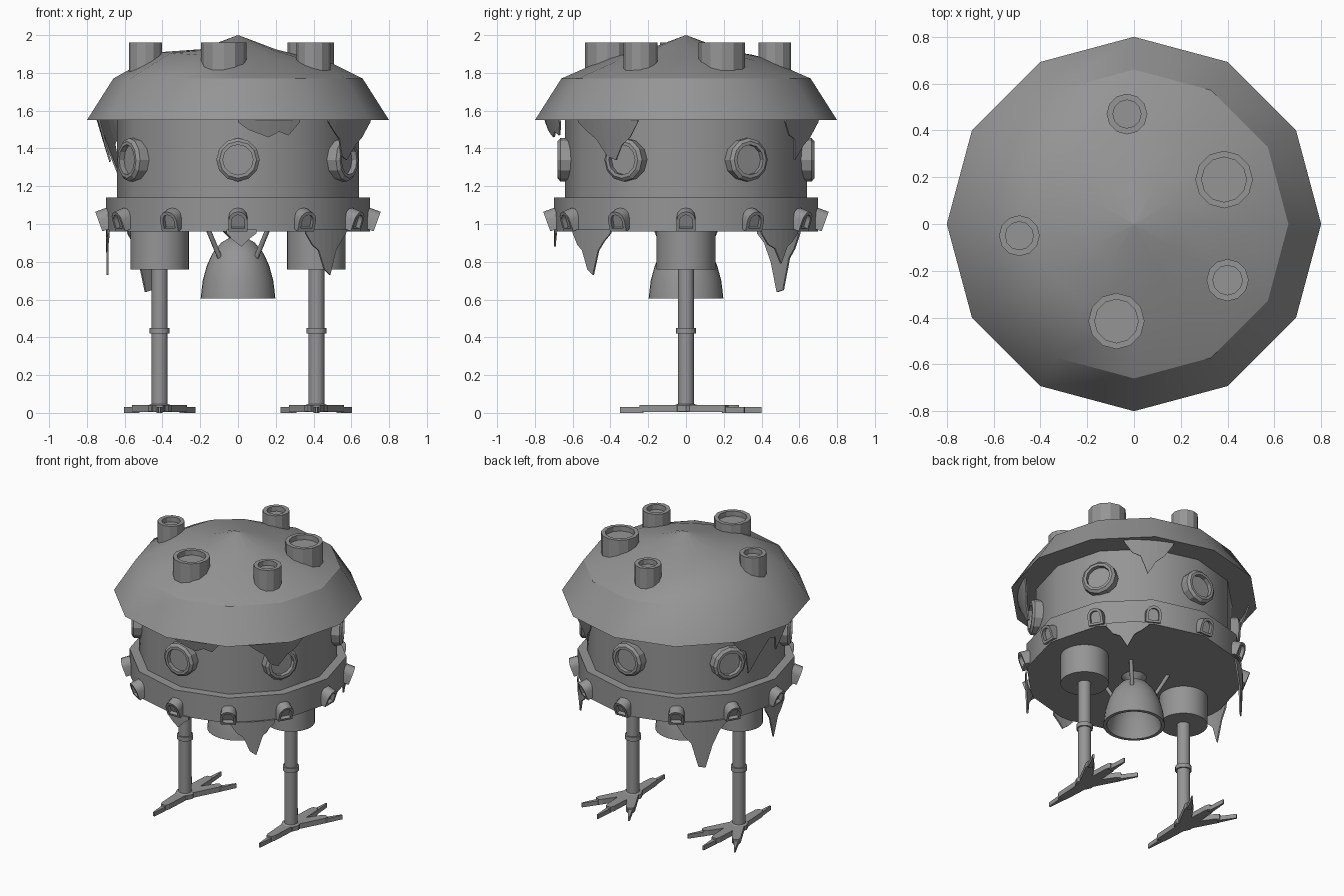
import bpy, bmesh, math
from math import sin, cos, pi, radians
from mathutils import Matrix, Vector

if "Cube" in bpy.data.objects:
    bpy.data.objects.remove(bpy.data.objects["Cube"])

grey = bpy.data.materials.new("plain grey")
grey.diffuse_color = (0.3, 0.3, 0.3, 1)
grey.use_nodes = True
grey.node_tree.nodes["Principled BSDF"].inputs["Base Color"].default_value = grey.diffuse_color


def make(name, verts, faces, smooth=None, matrix=None):
    """Mesh object from points and faces, optionally moved and smoothed."""
    me = bpy.data.meshes.new(name)
    me.from_pydata([tuple(v) for v in verts], [], faces)
    if matrix:
        me.transform(matrix)
    bm = bmesh.new()
    bm.from_mesh(me)
    bmesh.ops.recalc_face_normals(bm, faces=bm.faces)
    bm.to_mesh(me)
    bm.free()
    me.materials.append(grey)
    ob = bpy.data.objects.new(name, me)
    bpy.context.collection.objects.link(ob)
    if smooth:
        bpy.ops.object.select_all(action='DESELECT')
        ob.select_set(True)
        bpy.context.view_layer.objects.active = ob
        bpy.ops.object.shade_smooth_by_angle(angle=radians(smooth))
    return ob


def lathe(name, profile, n, smooth=None, matrix=None, warp=None):
    """Spin (r, z) points round z; both ends are capped."""
    verts = []
    for j, (r, z) in enumerate(profile):
        for i in range(n):
            a = 2 * pi * i / n
            rr, zz = warp(j, a, r, z) if warp else (r, z)
            verts.append((rr * cos(a), rr * sin(a), zz))
    faces = [(j * n + i, j * n + (i + 1) % n, (j + 1) * n + (i + 1) % n, (j + 1) * n + i)
             for j in range(len(profile) - 1) for i in range(n)]
    faces += [tuple(range(n)), tuple(range((len(profile) - 1) * n, len(profile) * n))]
    return make(name, verts, faces, smooth, matrix)


def prism(name, outline, z0, z1, matrix=None, smooth=None):
    n = len(outline)
    verts = [(x, y, z) for z in (z0, z1) for x, y in outline]
    faces = [(i, (i + 1) % n, n + (i + 1) % n, n + i) for i in range(n)]
    return make(name, verts, faces + [tuple(range(n)), tuple(range(n, 2 * n))], smooth, matrix)


def outward(a, r, z, pitch=0):
    """Frame on the wall: local x sideways, y up, z outward (pitched down)."""
    return (Matrix.Rotation(a, 4, 'Z') @ Matrix.Translation((r, 0, z)) @
            Matrix.Rotation(pitch, 4, 'Y') @
            Matrix(((0, 0, 1, 0), (1, 0, 0, 0), (0, 1, 0, 0), (0, 0, 0, 1))))


# Body wall and base ring
lathe("body_wall", [(0.64, 1.12), (0.64, 1.56)], 12, 31)
lathe("base_ring", [(0.70, 0.96), (0.70, 1.14), (0.63, 1.14)], 12, 31)


# Roof, with a sunken shoulder on one side
def sink(j, a, r, z):
    if j == 2:
        return r + 0.09 * max(0, cos(a)) ** 4, z - 0.03 * cos(a)
    return r, z


lathe("roof", [(0.80, 1.55), (0.66, 1.77), (0.41, 1.88), (0.2, 1.925), (0.001, 2.0)],
      12, 31, warp=sink)

# Chimneys with sunken tops
for x, y, r in ((-0.03, 0.47, 0.087), (0.385, 0.19, 0.123), (-0.49, -0.05, 0.087),
                (0.40, -0.24, 0.09), (-0.075, -0.415, 0.12)):
    q = r - 0.027
    lathe("chimney", [(r, 1.79), (r, 1.96), (q, 1.96), (q, 1.925)], 12,
          matrix=Matrix.Translation((x, y, 0)))

# Six portholes
for k in range(6):
    lathe("porthole", [(0.115, -0.05), (0.115, 0.035), (0.098, 0.05), (0.08, 0.05), (0.08, 0.02)],
          12, matrix=outward(radians(30 + 60 * k), 0.63, 1.34))

# Twelve hooded lamps, arch section with a recessed opening
def arch(w, base, side):
    return [(w, base)] + [(w * cos(t * pi / 6), side + w * sin(t * pi / 6)) for t in range(7)] + [(-w, base)]


for k in range(12):
    loops = [(0.05, -0.055, 0.005, -0.08), (0.05, -0.055, 0.005, 0.05),
             (0.034, -0.04, 0.003, 0.05), (0.034, -0.04, 0.003, 0.025)]
    verts = [(x, y, d) for w, b, s, d in loops for x, y in arch(w, b, s)]
    n = 9
    faces = [(j * n + i, j * n + (i + 1) % n, (j + 1) * n + (i + 1) % n, (j + 1) * n + i)
             for j in range(3) for i in range(n)]
    make("hooded_lamp", verts, faces + [tuple(range(n)), tuple(range(3 * n, 4 * n))],
         31, outward(radians(30 * k), 0.69, 1.03, radians(20)))


# Ragged hanging plates: edge heights spread evenly over an arc
def drip(name, r, ztop, a0, a1, heights, lean):
    n = len(heights)
    verts = []
    for i, z in enumerate(heights):
        a = radians(a0 + (a1 - a0) * i / (n - 1))
        for rr, zz in ((r, ztop), (r - lean * (ztop - z), z)):
            verts.append((rr * cos(a), rr * sin(a), zz))
    ob = make(name, verts, [(2 * i, 2 * i + 2, 2 * i + 3, 2 * i + 1) for i in range(n - 1)])
    mod = ob.modifiers.new("thickness", 'SOLIDIFY')
    mod.thickness = 0.01
    mod.offset = 0


for a0, a1, hs in ((-90, -64, (1.54, 1.50, 1.48, 1.46, 1.49, 1.47, 1.54)),
                   (-50, -20, (1.54, 1.49, 1.45, 1.36, 1.34, 1.42, 1.46, 1.54)),
                   (45, 70, (1.54, 1.47, 1.45, 1.34, 1.42, 1.46, 1.54)),
                   (148, 188, (1.54, 1.46, 1.42, 1.23, 1.36, 1.47, 1.45, 1.33, 1.54))):
    drip("roof_drip", 0.745, 1.555, a0, a1, hs, 0.3)
for a0, a1, hs in ((-59, -35, (0.95, 0.89, 0.86, 0.76, 0.73, 0.86, 0.91, 0.95)),
                   (-95, -82, (0.95, 0.91, 0.88, 0.92, 0.95)),
                   (35, 58, (0.95, 0.89, 0.87, 0.79, 0.88, 0.91, 0.95)),
                   (120, 147, (0.95, 0.87, 0.82, 0.65, 0.64, 0.80, 0.90, 0.95)),
                   (172, 190, (0.95, 0.88, 0.73, 0.86, 0.90, 0.95))):
    drip("base_drip", 0.695, 0.97, a0, a1, hs, 0.02)

# Engine bell, open below, hung on four struts
lathe("engine_bell", [(0.04, 0.87), (0.10, 0.81), (0.145, 0.72), (0.175, 0.605), (0.198, 0.605),
                      (0.187, 0.70), (0.165, 0.78), (0.135, 0.845), (0.09, 0.90), (0.04, 0.93)], 32, 35)
lathe("engine_mount", [(0.04, 0.92), (0.085, 0.965)], 24, 35)
for k in range(4):
    a = radians(45 + 90 * k)
    p, q = (Vector((r * cos(a), r * sin(a), z)) for r, z in ((0.135, 0.82), (0.22, 0.965)))
    d = q - p
    lathe("engine_strut", [(0.013, 0), (0.013, d.length)], 8, 50,
          Matrix.Translation(p) @ d.to_track_quat('Z', 'Y').to_matrix().to_4x4())

# Legs with bird feet: three toes back, one forward
for s in (-1, 1):
    place = Matrix.Translation((0.415 * s, 0, 0))
    lathe("hip", [(0.155, 0.76), (0.155, 0.965)], 32, 35, place)
    lathe("leg", [(0.043, 0.02), (0.043, 0.77)], 16, 35, place)
    lathe("knee_ring", [(0.053, 0.42), (0.053, 0.45)], 16, 35, place)
    lathe("foot_pad", [(0.062, 0.008), (0.062, 0.04), (0.045, 0.047)], 8, None, place)
    for x, y in ((0, 0.40), (0.185, 0.31), (-0.185, 0.31), (0, -0.35)):
        length = math.hypot(x, y)
        turn = place @ Matrix.Rotation(math.atan2(y, x), 4, 'Z')
        k = length * 0.7
        prism("toe", [(0, -0.04), (k * 0.9, -0.028), (k, -0.018), (k, 0.018),
                      (k * 0.9, 0.028), (0, 0.04)], 0.006, 0.042, turn)
        prism("claw", [(k - 0.02, -0.016), (length, -0.005), (length, 0.005), (k - 0.02, 0.016)],
              0.0, 0.03, turn)
